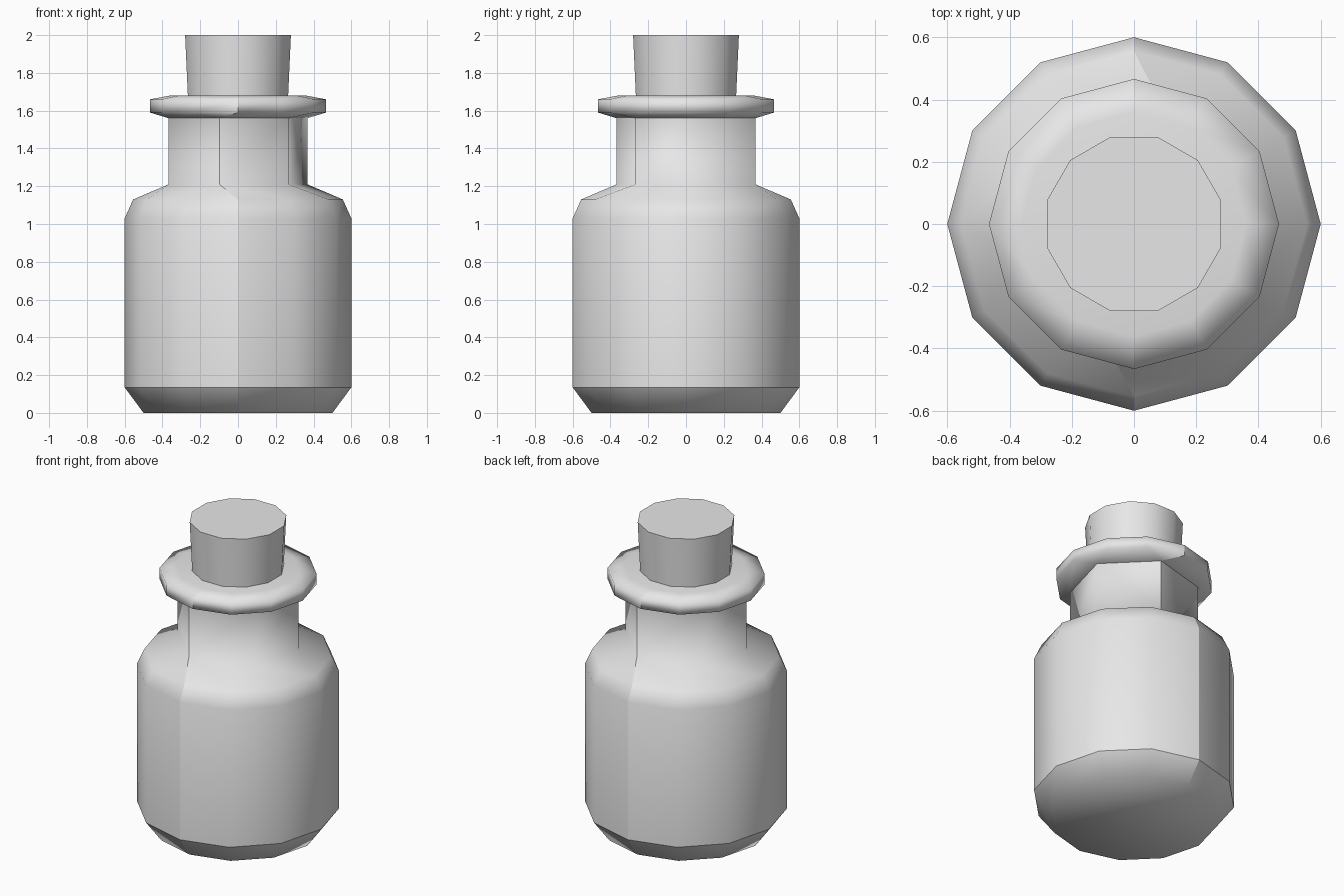
import bpy, bmesh
from math import sin, cos, radians

cube = bpy.data.objects.get("Cube")
if cube:
    bpy.data.objects.remove(cube, do_unlink=True)

grey = bpy.data.materials.new("plain grey")
grey.use_nodes = True
grey.diffuse_color = (0.8, 0.8, 0.8, 1)
grey.node_tree.nodes["Principled BSDF"].inputs["Base Color"].default_value = (0.8, 0.8, 0.8, 1)


def ring(bm, sides, radius, z, turn=0):
    angles = [radians(360 * i / sides + turn) for i in range(sides)]
    return [bm.verts.new((radius * cos(a), radius * sin(a), z)) for a in angles]


def join(bm, low, high):
    """Skin two rings; a six-sided ring meets a twelve-sided one with triangles and quads."""
    if len(low) == len(high):
        n = len(low)
        for i in range(n):
            k = (i + 1) % n
            bm.faces.new((low[i], low[k], high[k], high[i]))
        return
    few, many = sorted((low, high), key=len)
    n = len(few)
    for j in range(n):
        a, b, c = (many[(2 * j + s) % len(many)] for s in range(3))
        bm.faces.new((few[j], a, b))
        bm.faces.new((few[j], b, c, few[(j + 1) % n]))


def harden(bm, verts):
    for a, b in zip(verts, verts[1:]):
        edge = bm.edges.get((a, b))
        if edge:
            edge.smooth = False


def build(name, profile, sharp_rings, seams=False):
    bm = bmesh.new()
    rings = [ring(bm, *row) for row in profile]
    for low, high in zip(rings, rings[1:]):
        join(bm, low, high)
    bm.faces.new(rings[0])
    bm.faces.new(rings[-1])
    bmesh.ops.recalc_face_normals(bm, faces=bm.faces)
    for face in bm.faces:
        face.smooth = True
    for i in sharp_rings:
        harden(bm, rings[i] + rings[i][:1])
    # Hard vertical seams at the front and back
    if seams:
        for many, few in ((3, 1), (9, 4)):
            harden(bm, [r[few] if len(r) == 6 else r[many] for r in rings])
    mesh = bpy.data.meshes.new(name)
    bm.to_mesh(mesh)
    bm.free()
    mesh.materials.append(grey)
    obj = bpy.data.objects.new(name, mesh)
    bpy.context.collection.objects.link(obj)
    return obj


# Bottle: chamfered base, straight wall, shoulder, six-sided neck, wide lip
build("bottle", [
    (12, 0.5, 0),
    (12, 0.6, 0.135),
    (12, 0.6, 1.03),
    (12, 0.555, 1.13),
    (6, 0.38, 1.21, 15),
    (6, 0.38, 1.56, 15),
    (12, 0.466, 1.59),
    (12, 0.466, 1.66),
    (12, 0.36, 1.68),
], sharp_rings=[1, 5], seams=True)

# Tapered stopper
build("stopper", [
    (12, 0.272, 1.62, 15),
    (12, 0.29, 2, 15),
], sharp_rings=[0, 1])
